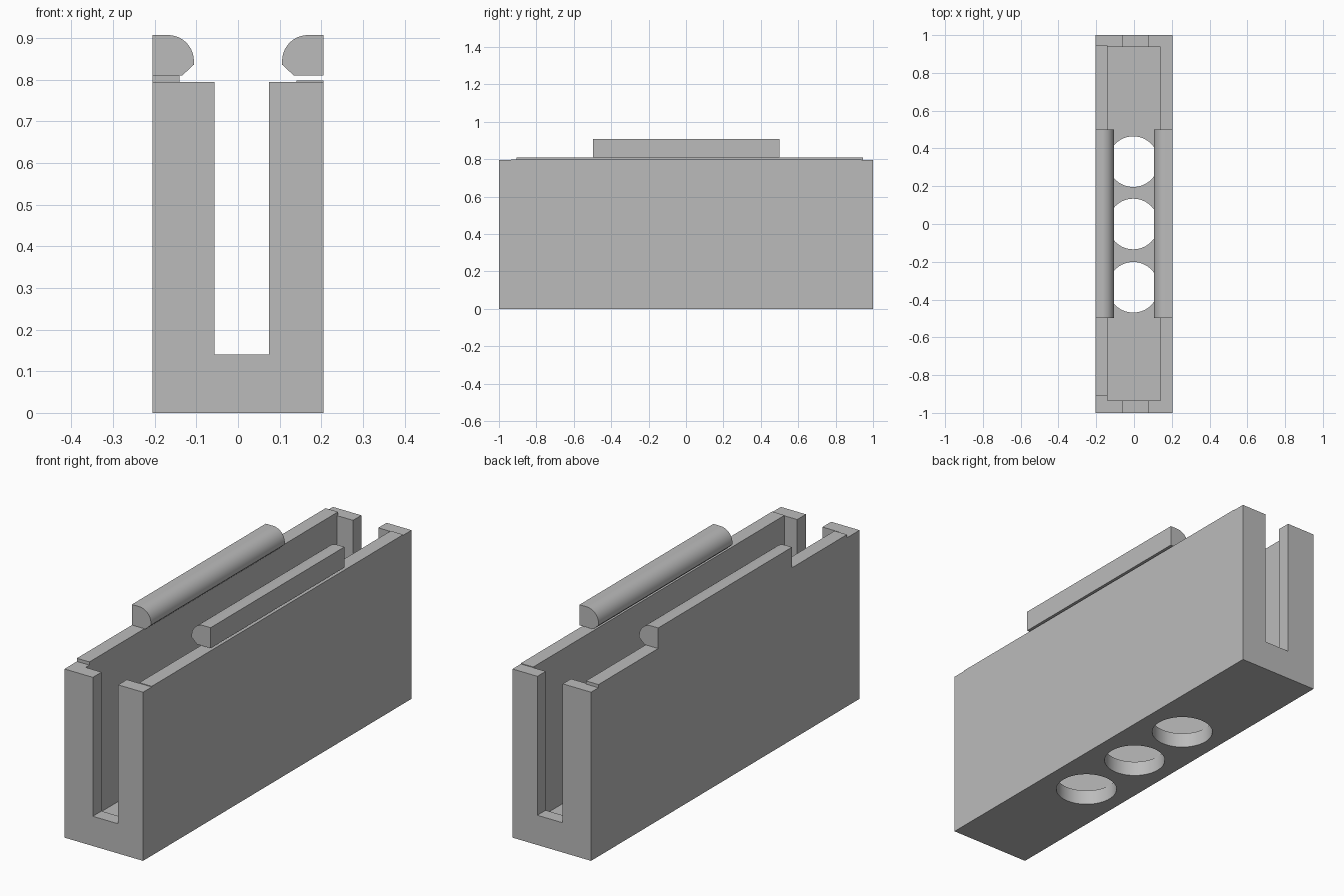
import bpy, math

default = bpy.data.objects.get("Cube")
if default:
    bpy.data.objects.remove(default, do_unlink=True)

grey = bpy.data.materials.new("plain grey")
grey.use_nodes = True
colour = (0.5, 0.5, 0.5, 1)
grey.diffuse_color = colour
grey.node_tree.nodes["Principled BSDF"].inputs["Base Color"].default_value = colour


def box(name, x, y, z):
    """Box given by its (low, high) range on each axis."""
    bpy.ops.mesh.primitive_cube_add(size=1)
    ob = bpy.context.object
    ob.name = name
    for v in ob.data.vertices:
        v.co = [r[0] if c < 0 else r[1] for c, r in zip(v.co, (x, y, z))]
    ob.data.materials.append(grey)
    return ob


def cut(target, cutter):
    mod = target.modifiers.new("cut", "BOOLEAN")
    mod.operation = "DIFFERENCE"
    mod.solver = "EXACT"
    mod.object = cutter
    bpy.context.view_layer.objects.active = target
    bpy.ops.object.modifier_apply(modifier=mod.name)
    bpy.data.objects.remove(cutter, do_unlink=True)


def smooth(ob):
    bpy.ops.object.select_all(action="DESELECT")
    ob.select_set(True)
    bpy.context.view_layer.objects.active = ob
    bpy.ops.object.shade_smooth_by_angle(angle=math.radians(30))


HALF, WALL, TOP = 0.205, 0.14, 0.795

# Trough: hollow body, open slot through both end walls, three floor holes
body = box("trough_body", (-HALF, HALF), (-1, 1), (0, TOP))
cut(body, box("cavity_cutter", (-WALL, WALL), (-0.935, 0.938), (0.07, 1)))
cut(body, box("slot_cutter", (-0.057, 0.075), (-1.2, 1.2), (0.14, 1)))
for y in (-0.335, 0, 0.33):
    bpy.ops.mesh.primitive_cylinder_add(
        vertices=64, radius=0.134, depth=0.3, location=(-0.004, y, 0))
    cut(body, bpy.context.object)
smooth(body)

# Thin rails along the wall tops
box("right_rail", (-HALF, -WALL), (-0.907, 0.945), (TOP, 0.81))
box("left_rail", (WALL, HALF), (-0.935, 0.938), (TOP, 0.798))


def lip(name, side):
    """Rounded retaining bar, extruded along y from a D-shaped profile."""
    profile = [(HALF, 0.81), (HALF, 0.907)]
    for i in range(17):
        a = math.pi / 2 * (1 + i / 16)
        profile.append((0.168 + 0.062 * math.cos(a), 0.845 + 0.062 * math.sin(a)))
    profile += [(0.106, 0.836), (0.134, 0.81)]
    n = len(profile)
    verts = [(side * x, y, z) for y in (-0.497, 0.5) for x, z in profile]
    faces = [tuple(range(n)), tuple(range(2 * n - 1, n - 1, -1))]
    faces += [(i, i + n, (i + 1) % n + n, (i + 1) % n) for i in range(n)]
    if side > 0:
        faces = [f[::-1] for f in faces]
    mesh = bpy.data.meshes.new(name)
    mesh.from_pydata(verts, [], faces)
    mesh.materials.append(grey)
    ob = bpy.data.objects.new(name, mesh)
    bpy.context.collection.objects.link(ob)
    smooth(ob)


lip("left_lip", 1)
lip("right_lip", -1)
